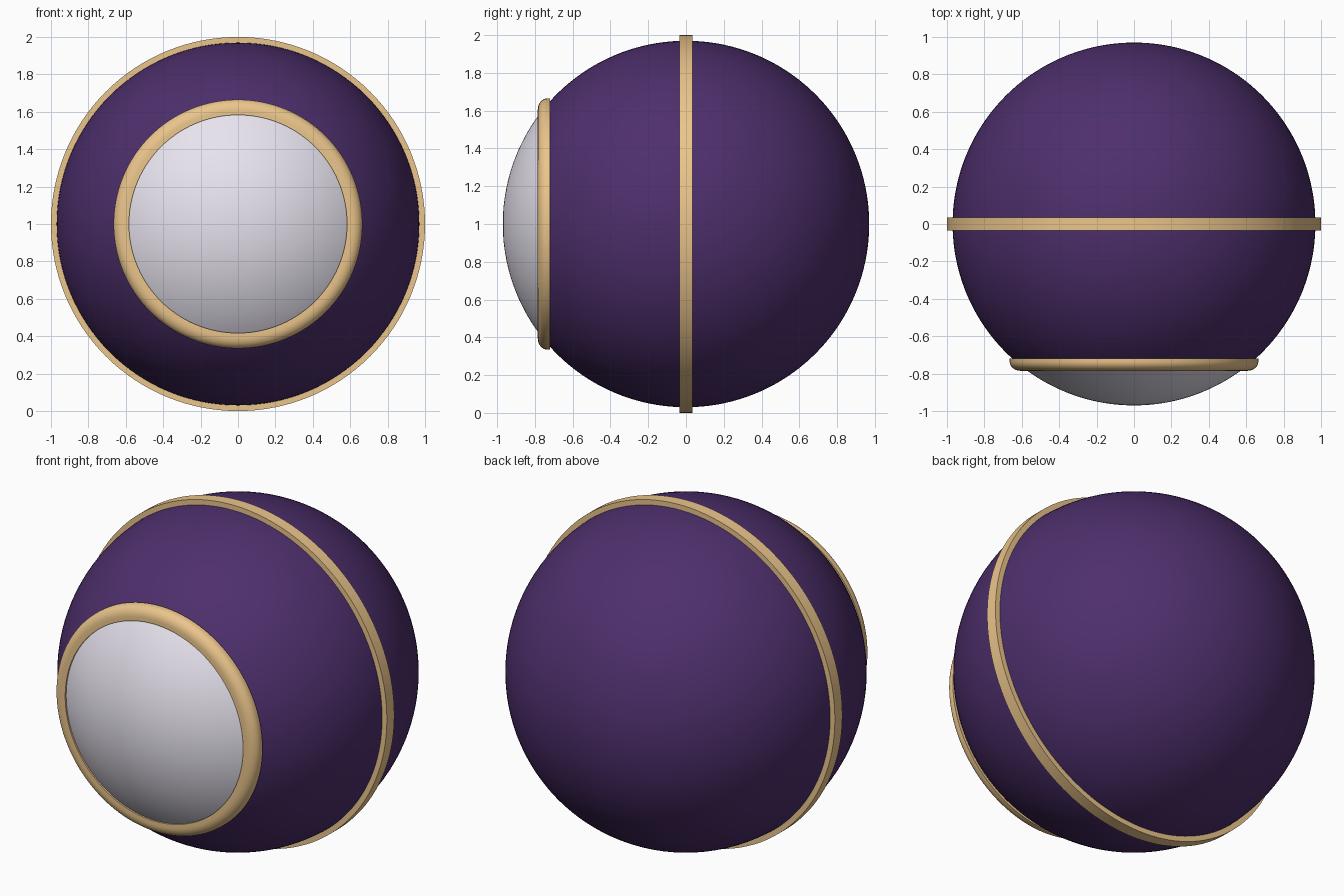
import bpy, bmesh
from math import sin, cos, pi, asin, radians

if "Cube" in bpy.data.objects:
    bpy.data.objects.remove(bpy.data.objects["Cube"])

R = 0.97          # ball radius
SEG = 128


def material(name, rgb):
    m = bpy.data.materials.new(name)
    m.diffuse_color = (*rgb, 1)
    m.use_nodes = True
    m.node_tree.nodes["Principled BSDF"].inputs["Base Color"].default_value = m.diffuse_color
    return m


def lathe(name, profile, mat, closed=False):
    """Revolve (radius, y) points about the y axis through z = 1."""
    bm = bmesh.new()
    rings = []
    for i in range(SEG):
        a = 2 * pi * i / SEG
        rings.append([bm.verts.new((r * cos(a), y, r * sin(a))) for r, y in profile])
    n = len(profile)
    for i in range(SEG):
        p, q = rings[i], rings[(i + 1) % SEG]
        for j in range(n if closed else n - 1):
            k = (j + 1) % n
            bm.faces.new((p[j], p[k], q[k], q[j]))
    bmesh.ops.remove_doubles(bm, verts=bm.verts, dist=1e-5)
    bmesh.ops.recalc_face_normals(bm, faces=bm.faces)
    me = bpy.data.meshes.new(name)
    bm.to_mesh(me)
    bm.free()
    me.materials.append(mat)
    ob = bpy.data.objects.new(name, me)
    ob.location.z = 1
    bpy.context.collection.objects.link(ob)
    bpy.context.view_layer.objects.active = ob
    ob.select_set(True)
    bpy.ops.object.shade_smooth_by_angle(angle=radians(35))
    ob.select_set(False)
    return ob


def arc(a0, a1, n):
    """Ball outline, angle measured from the front pole."""
    pts = []
    for i in range(n + 1):
        a = a0 + (a1 - a0) * i / n
        pts.append((R * abs(sin(a)) if 1e-6 < a < pi - 1e-6 else 0.0, -R * cos(a)))
    return pts


purple = material("purple", (0.075, 0.028, 0.15))
gold = material("gold", (0.83, 0.56, 0.26))
white = material("white", (0.80, 0.77, 0.86))

# Ball shell and front button, meeting underneath the button rim
split = asin(0.61 / R)
lathe("front_button", arc(0, split, 20), white)
lathe("ball_shell", arc(split, pi, 60), purple)

# Band around the middle
lathe("middle_band", [(0.96, -0.035), (1.0, -0.035), (1.0, 0.035), (0.96, 0.035)],
      gold, closed=True)

# Button rim with a rounded front outer edge
rim = [(0.583, -0.72), (0.583, -0.785)]
for i in range(9):
    t = pi / 2 * i / 8
    rim.append((0.605 + 0.06 * sin(t), -0.735 - 0.05 * cos(t)))
rim.append((0.665, -0.72))
lathe("button_rim", rim, gold, closed=True)
